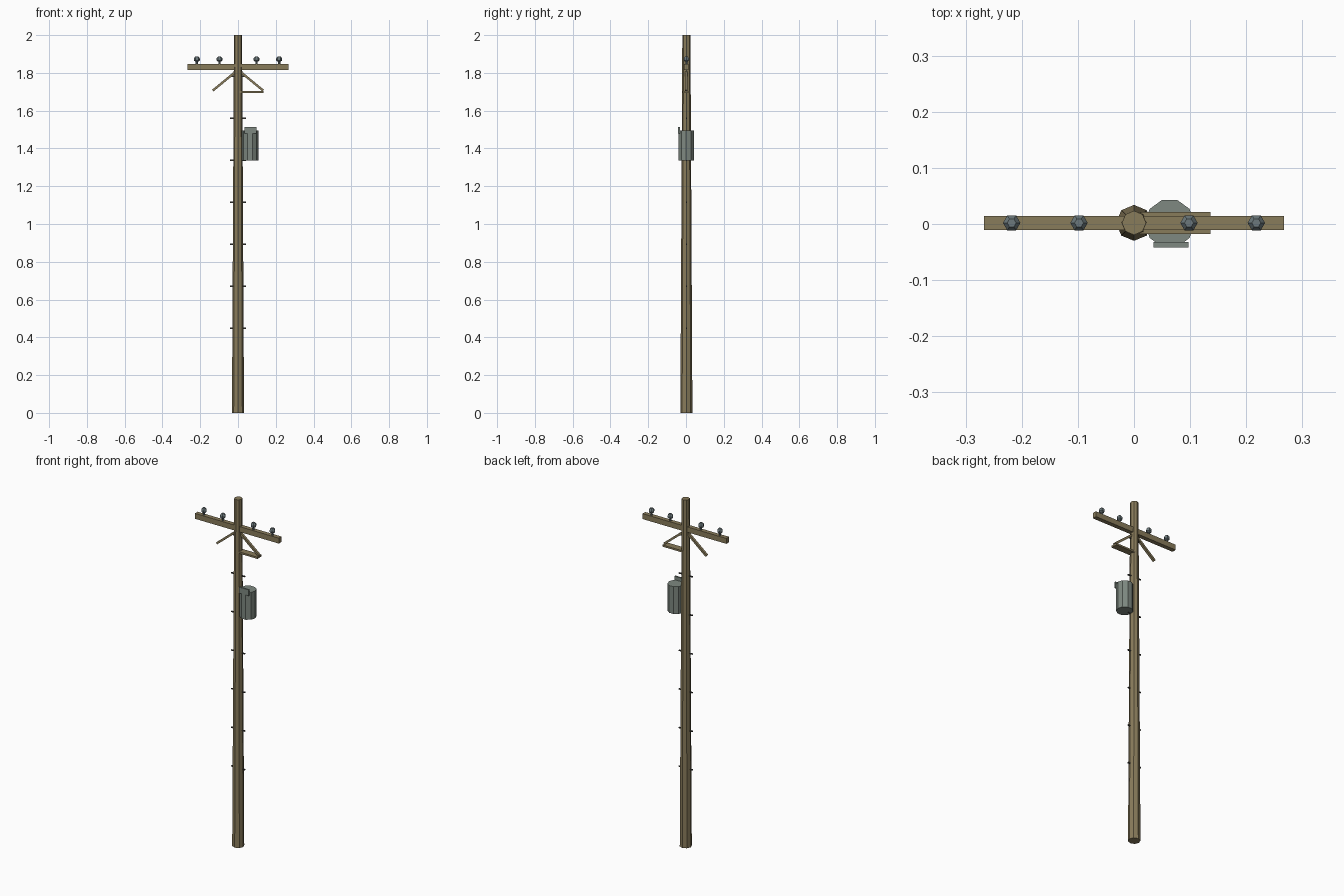
import bpy, bmesh, math
from mathutils import Vector, Matrix

if "Cube" in bpy.data.objects:
    bpy.data.objects.remove(bpy.data.objects["Cube"])

CY = 0.002  # depth of the pole axis


def material(name, rgb):
    m = bpy.data.materials.new(name)
    m.diffuse_color = (*rgb, 1)
    m.use_nodes = True
    m.node_tree.nodes["Principled BSDF"].inputs["Base Color"].default_value = m.diffuse_color
    return m


WOOD = material("weathered_wood", (0.25, 0.20, 0.105))
STEEL = material("grey_green_steel", (0.21, 0.25, 0.22))
GLASS = material("blue_grey_ceramic", (0.15, 0.19, 0.20))
DARK = material("dark_iron", (0.06, 0.06, 0.055))


def finish(name, bm, mat):
    bmesh.ops.recalc_face_normals(bm, faces=bm.faces)
    me = bpy.data.meshes.new(name)
    bm.to_mesh(me)
    bm.free()
    me.materials.append(mat)
    ob = bpy.data.objects.new(name, me)
    bpy.context.collection.objects.link(ob)
    return ob


def lathe(name, profile, sides, x, y, mat, turn=0.0):
    """Flat-sided turned shape from (radius, z) pairs, capped at both ends."""
    bm = bmesh.new()
    rings = []
    for r, z in profile:
        rings.append([bm.verts.new((x + r * math.cos(turn + 2 * math.pi * i / sides),
                                    y + r * math.sin(turn + 2 * math.pi * i / sides), z))
                      for i in range(sides)])
    for a, b in zip(rings, rings[1:]):
        for i in range(sides):
            j = (i + 1) % sides
            bm.faces.new((a[i], a[j], b[j], b[i]))
    bm.faces.new(rings[0])
    bm.faces.new(rings[-1])
    return finish(name, bm, mat)


def box(name, lo, hi, mat):
    lo, hi = Vector(lo), Vector(hi)
    bm = bmesh.new()
    bmesh.ops.create_cube(bm, size=1, matrix=Matrix.Translation((lo + hi) / 2)
                          @ Matrix.Diagonal((*(hi - lo), 1)))
    return finish(name, bm, mat)


def beam(name, a, b, width, height, mat):
    """Rectangular bar lying in the x-z plane between two points."""
    a, b = Vector(a), Vector(b)
    d = b - a
    bm = bmesh.new()
    bmesh.ops.create_cube(bm, size=1, matrix=Matrix.Translation((a + b) / 2)
                          @ Matrix.Rotation(-math.atan2(d.z, d.x), 4, 'Y')
                          @ Matrix.Diagonal((d.length, width, height, 1)))
    return finish(name, bm, mat)


# Tapered pole
lathe("pole", [(0.032, 0), (0.0215, 2.0)], 8, 0, CY, WOOD)

# Crossarm and its diagonal braces
box("crossarm", (-0.267, CY - 0.0125, 1.815), (0.267, CY + 0.0125, 1.846), WOOD)
for side, label in ((-1, "left"), (1, "right")):
    beam("brace_" + label, (side * 0.005, CY, 1.812), (side * 0.134, CY, 1.706),
         0.014, 0.012, WOOD)

# Small horizontal shelf under the right brace
box("shelf", (0.0, CY - 0.0195, 1.694), (0.136, CY + 0.0195, 1.704), WOOD)

# Insulators on pins
for i, x in enumerate((-0.218, -0.098, 0.098, 0.218)):
    lathe(f"insulator_pin_{i + 1}", [(0.006, 1.84), (0.006, 1.864)], 6, x, CY, GLASS)
    lathe(f"insulator_{i + 1}",
          [(0.008, 1.859), (0.0155, 1.866), (0.0155, 1.877), (0.008, 1.887)],
          6, x, CY, GLASS)

# Climbing pegs through the pole
for i in range(7):
    z = 0.448 + i * 0.2224
    box(f"climbing_peg_{i + 1}", (-0.043, CY - 0.003, z - 0.003),
        (0.043, CY + 0.003, z + 0.003), DARK)

# Transformer can with a plate on its front rim
lathe("transformer", [(0.044, 1.337), (0.044, 1.494)], 10, 0.0635, CY - 0.001, STEEL)
box("transformer_plate", (0.035, -0.0415, 1.48), (0.097, -0.032, 1.514), STEEL)
